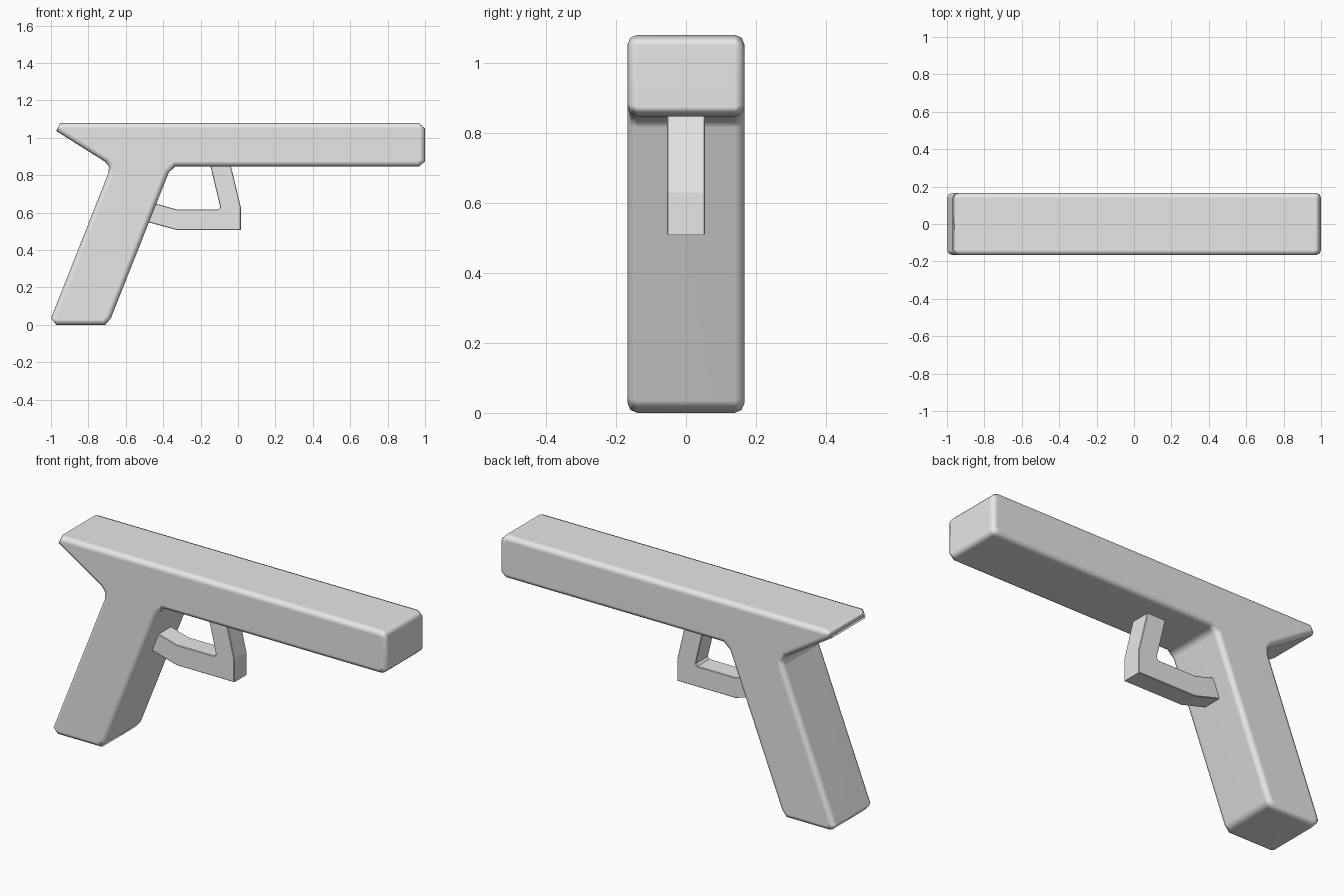
import bpy, bmesh, math

if "Cube" in bpy.data.objects:
    bpy.data.objects.remove(bpy.data.objects["Cube"], do_unlink=True)

grey = bpy.data.materials.new("plain_grey")
grey.use_nodes = True
colour = (0.8, 0.8, 0.8, 1)
grey.diffuse_color = colour
grey.node_tree.nodes["Principled BSDF"].inputs["Base Color"].default_value = colour


def extrude_profile(name, profile, half_width, rim, segments):
    """Extrude an x-z outline along y and round the rims of both side faces."""
    bm = bmesh.new()
    verts = [bm.verts.new((x, -half_width, z)) for x, z in profile]
    face = bm.faces.new(verts)
    new = bmesh.ops.extrude_face_region(bm, geom=[face])["geom"]
    moved = [v for v in new if isinstance(v, bmesh.types.BMVert)]
    bmesh.ops.translate(bm, verts=moved, vec=(0, 2 * half_width, 0))
    bmesh.ops.recalc_face_normals(bm, faces=bm.faces)
    rims = [e for e in bm.edges if abs(e.verts[0].co.y - e.verts[1].co.y) < 1e-5]
    bmesh.ops.bevel(bm, geom=rims, offset=rim, offset_type='OFFSET',
                    segments=segments, profile=0.5, affect='EDGES',
                    clamp_overlap=True)
    mesh = bpy.data.meshes.new(name)
    bm.to_mesh(mesh)
    bm.free()
    mesh.materials.append(grey)
    obj = bpy.data.objects.new(name, mesh)
    bpy.context.collection.objects.link(obj)
    return obj


# Barrel, rear spur and slanted grip in one outline
body = extrude_profile("body", [
    (-0.97, 0), (-0.71, 0), (-0.68, 0.035),
    (-0.37, 0.815), (-0.335, 0.847),
    (0.968, 0.847), (1.0, 0.875), (1.0, 1.05), (0.968, 1.08),
    (-0.95, 1.08), (-0.972, 1.037),
    (-0.71, 0.872), (-0.69, 0.845), (-0.693, 0.812), (-1.0, 0.035),
], 0.167, 0.028, 2)
for poly in body.data.polygons:
    poly.use_smooth = True
normals = body.modifiers.new("soft_normals", 'WEIGHTED_NORMAL')
normals.weight = 80

# Angular guard loop joining barrel and grip
extrude_profile("trigger_guard", [
    (-0.52, 0.56), (-0.33, 0.508), (0.015, 0.508), (0.015, 0.63),
    (-0.045, 0.88), (-0.155, 0.88), (-0.095, 0.63), (-0.105, 0.618),
    (-0.33, 0.618), (-0.48, 0.66),
], 0.054, 0.003, 1)
